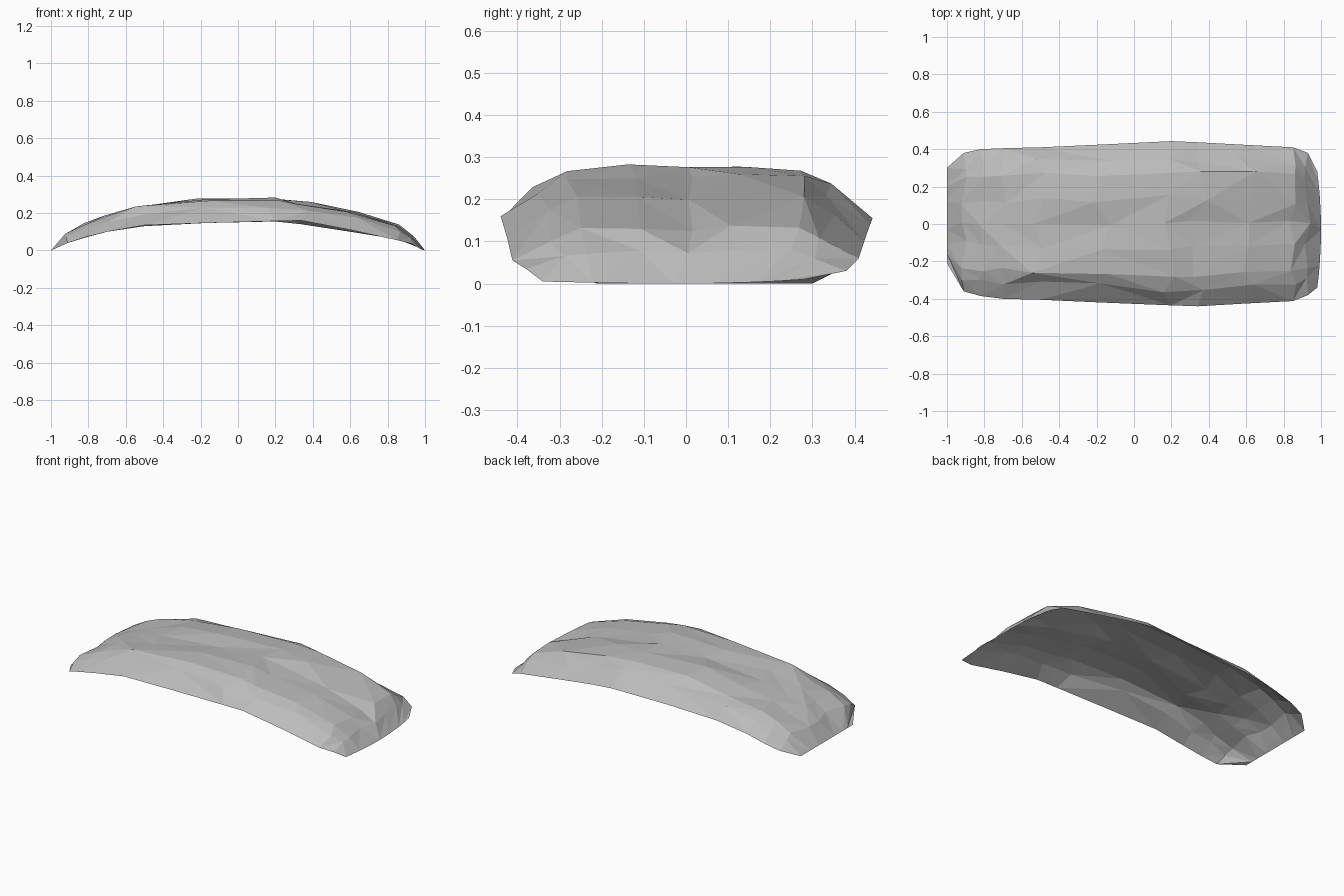
import bpy
import bmesh
import random

cube = bpy.data.objects.get("Cube")
if cube:
    bpy.data.objects.remove(cube, do_unlink=True)

random.seed(4)

grey = bpy.data.materials.new("stone_grey")
grey.use_nodes = True
colour = (0.5, 0.5, 0.5, 1)
grey.diffuse_color = colour
bsdf = next(n for n in grey.node_tree.nodes if n.type == 'BSDF_PRINCIPLED')
bsdf.inputs["Base Color"].default_value = colour

# Stations along the arch: x, front rim y, back rim y, front rim z, back rim z, crown z
stations = [
    (-1.0, -.21, .30, 0, 0, 0),
    (-.91, -.36, .38, .04, .04, .095),
    (-.82, -.385, .40, .07, .068, .145),
    (-.70, -.40, .405, .10, .10, .19),
    (-.50, -.405, .41, .135, .13, .237),
    (-.17, -.42, .425, .147, .147, .276),
    (.20, -.435, .443, .157, .155, .278),
    (.34, -.44, .437, .16, .14, .256),
    (.60, -.425, .423, .11, .10, .207),
    (.85, -.412, .41, .055, .06, .135),
    (.93, -.38, .38, .035, .03, .08),
    (1.0, -.34, .28, .005, .01, 0),
]
# Cross-section of the shell: position across, rise from rim to crown
section = [(-1, 0), (-.8, .64), (-.62, .97), (-.3, 1), (0, .97),
           (.3, 1), (.62, .98), (.8, .64), (1, 0)]


def shell_point(station, v, rise, at_end):
    x, y0, y1, z0, z1, crown = station
    t = (v + 1) / 2
    y = y0 + (y1 - y0) * t
    rim = z0 + (z1 - z0) * t
    if at_end:
        # The +x end bows slightly outwards
        return (x - .02 * v * v if x > 0 else x, y, rim * v * v)
    z = rim + (crown - rim) * rise
    if abs(v) < 1:
        # Uneven facets inside the rim
        spread = .05 if abs(x) < .7 else .018
        x += random.uniform(-spread, spread)
        y += random.uniform(-.02, .02)
        z += random.uniform(-.008, .005)
    return (x, y, z)


# Open, faceted arched shell
bm = bmesh.new()
last = len(stations) - 1
rows = [[bm.verts.new(shell_point(s, v, f, i in (0, last))) for v, f in section]
        for i, s in enumerate(stations)]
for a, b in zip(rows, rows[1:]):
    for j in range(len(section) - 1):
        p, q, r, s = a[j], b[j], b[j + 1], a[j + 1]
        if random.random() < .5:
            bm.faces.new((p, q, r))
            bm.faces.new((p, r, s))
        else:
            bm.faces.new((p, q, s))
            bm.faces.new((q, r, s))

mesh = bpy.data.meshes.new("arched_shell")
bm.to_mesh(mesh)
bm.free()
mesh.materials.append(grey)
shell = bpy.data.objects.new("arched_shell", mesh)
bpy.context.scene.collection.objects.link(shell)
